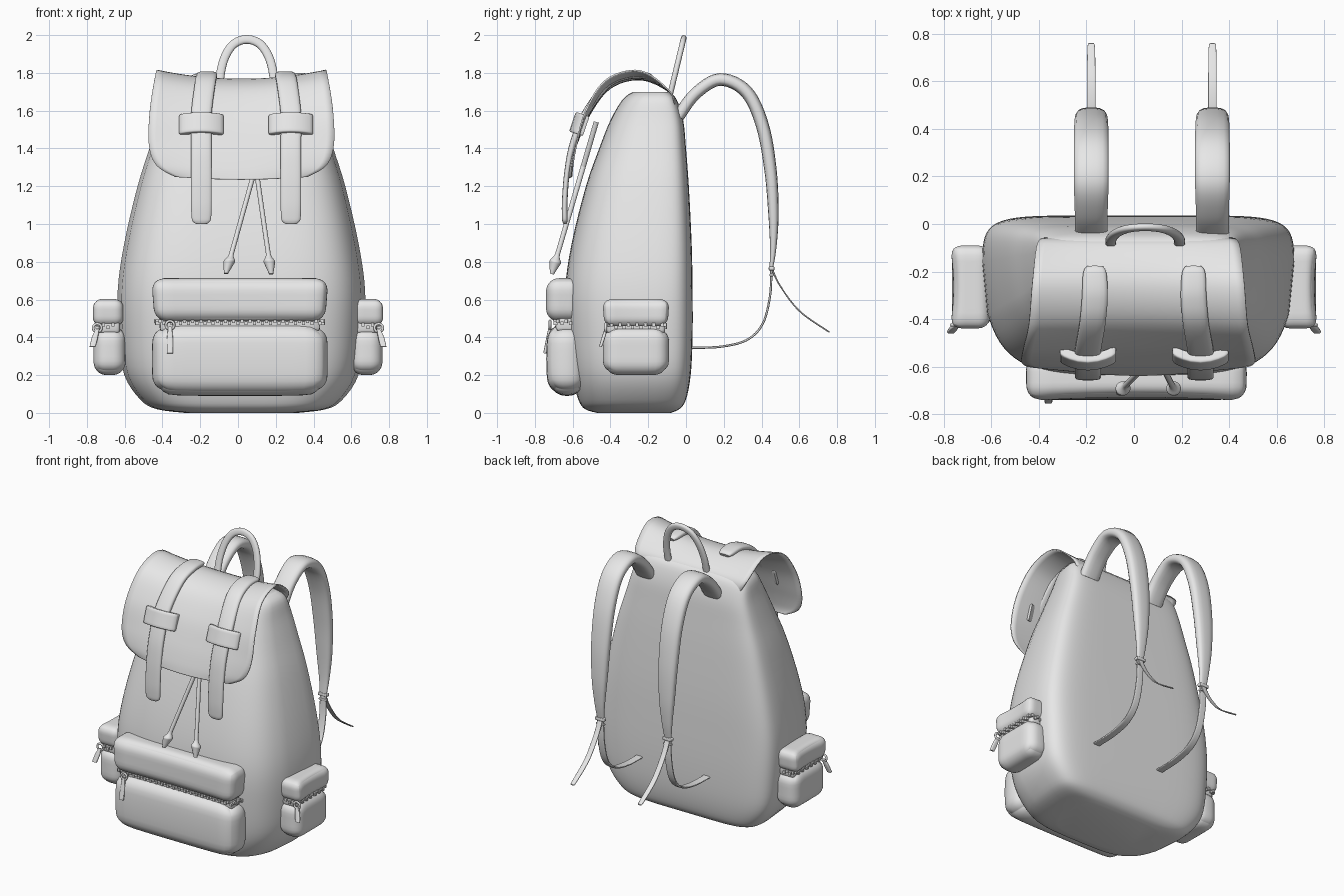
import bpy, bmesh, math
from mathutils import Vector, Matrix

if "Cube" in bpy.data.objects:
    bpy.data.objects.remove(bpy.data.objects["Cube"])

grey = bpy.data.materials.new("plain grey")
grey.use_nodes = True
grey.diffuse_color = (0.8, 0.8, 0.8, 1)
grey.node_tree.nodes["Principled BSDF"].inputs["Base Color"].default_value = (0.8, 0.8, 0.8, 1)

MID = 0.018  # the bag sits slightly off the centre line


def finish(name, bm, angle=50):
    bmesh.ops.recalc_face_normals(bm, faces=bm.faces)
    mesh = bpy.data.meshes.new(name)
    bm.to_mesh(mesh)
    bm.free()
    mesh.materials.append(grey)
    obj = bpy.data.objects.new(name, mesh)
    bpy.context.collection.objects.link(obj)
    bpy.ops.object.select_all(action='DESELECT')
    obj.select_set(True)
    bpy.context.view_layer.objects.active = obj
    bpy.ops.object.shade_smooth_by_angle(angle=math.radians(angle))
    return obj


def spline(points, steps=6):
    """Smooth curve through points of any dimension."""
    p = [Vector(q) for q in points]
    p = [p[0]] + p + [p[-1]]
    out = []
    for a, b, c, d in zip(p, p[1:], p[2:], p[3:]):
        for k in range(steps):
            t = k / steps
            out.append(0.5 * (2 * b + (c - a) * t + (2 * a - 5 * b + 4 * c - d) * t * t
                              + (3 * b - a - 3 * c + d) * t ** 3))
    return out + [p[-1]]


def oval(count, power):
    """Unit superellipse."""
    def soft(v):
        return math.copysign(abs(v) ** (2 / power), v)
    angles = [2 * math.pi * (i + 0.5) / count for i in range(count)]
    return [(soft(math.cos(a)), soft(math.sin(a))) for a in angles]


def loft(name, rings, angle=50):
    bm = bmesh.new()
    rows = [[bm.verts.new(v) for v in ring] for ring in rings]
    n = len(rows[0])
    for a, b in zip(rows, rows[1:]):
        for i in range(n):
            j = (i + 1) % n
            bm.faces.new((a[i], a[j], b[j], b[i]))
    bm.faces.new(rows[0])
    bm.faces.new(rows[-1])
    return finish(name, bm, angle)


def ribbon(name, points, across=(1, 0, 0), power=4, steps=6):
    """Strap along points of (x, y, z, width, thickness)."""
    path = spline(points, steps)
    side = Vector(across).normalized()
    rings = []
    for i, p in enumerate(path):
        run = path[min(i + 1, len(path) - 1)].xyz - path[max(i - 1, 0)].xyz
        out = run.cross(side).normalized()
        rings.append([p.xyz + side * (u * p[3] / 2) + out * (v * p[4] / 2) for u, v in oval(16, power)])
    return loft(name, rings)


def cushion(name, centre, size, radius, shape=None, turn=0, cuts=15):
    """Rounded box, with an optional function that reshapes its points."""
    bm = bmesh.new()
    bmesh.ops.create_cube(bm, size=2)
    bmesh.ops.subdivide_edges(bm, edges=bm.edges, cuts=cuts, use_grid_fill=True)
    half = Vector(size) / 2
    for v in bm.verts:
        # crowd the grid toward the rounded edges
        unit = [math.copysign(1 - (1 - abs(c)) ** 2, c) for c in v.co]
        p = Vector([u * h for u, h in zip(unit, half)])
        core = Vector([max(radius - h, min(h - radius, c)) for c, h in zip(p, half)])
        if (p - core).length > 1e-6:
            p = core + (p - core).normalized() * radius
        v.co = shape(p, unit) if shape else p
    bm.transform(Matrix.Translation(centre) @ Matrix.Rotation(turn, 4, 'X'))
    return finish(name, bm)


def zipper(name, corners, z, gap=0.022):
    """Row of small teeth along a horizontal path."""
    bm = bmesh.new()
    for a, b in zip(corners, corners[1:]):
        a, b = Vector((*a, z)), Vector((*b, z))
        count = max(1, round((b - a).length / gap))
        turn = Matrix.Rotation(math.atan2(b.y - a.y, b.x - a.x), 4, 'Z')
        for i in range(count):
            spot = a.lerp(b, (i + 0.5) / count) + Vector((0, 0, 0.006 * (-1) ** i))
            bmesh.ops.create_cube(bm, size=1, matrix=Matrix.Translation(spot) @ turn
                                  @ Matrix.Diagonal((0.016, 0.022, 0.018, 1)))
    return finish(name, bm, 30)


def pull(name, x, y, z, drop, lean):
    """Zip pull: a ring and a hanging tag."""
    bpy.ops.mesh.primitive_torus_add(major_radius=0.022, minor_radius=0.007, major_segments=20,
                                     minor_segments=8, location=(x, y, z), rotation=(math.pi / 2, 0, 0))
    ring = bpy.context.object
    ring.name = name + "_ring"
    ring.data.materials.append(grey)
    bpy.ops.object.shade_smooth()
    ribbon(name + "_tag", [(x, y, z - 0.01, 0.02, 0.015),
                           (x + lean / 2, y - 0.012, z - drop / 2, 0.032, 0.018),
                           (x + lean, y - 0.028, z - drop, 0.032, 0.016)])


# Main bag: height, half width, front, back; square at the back, rounder in front
sections = [(0, .30, -.47, -.08), (.02, .45, -.535, -.035), (.07, .535, -.57, 0), (.2, .62, -.605, .025),
            (.4, .65, -.63, .035), (.65, .655, -.64, .035), (.9, .62, -.605, .03), (1.2, .55, -.53, .015),
            (1.4, .487, -.46, 0), (1.55, .44, -.40, -.015), (1.66, .41, -.335, -.05), (1.70, .36, -.28, -.09)]
outline = [b if b[1] > 0 else f for b, f in zip(oval(64, 7), oval(64, 4))]
rings = []
for z, w, front, back in spline(sections, 4):
    ring = []
    for u, v in outline:
        taper = 1 - 0.15 * max(0, -v)
        ring.append((MID + u * w * taper, (front + back) / 2 + v * (back - front) / 2, max(z, 0)))
    rings.append(ring)
loft("bag_body", rings, 60)

# Top flap: edge y, z, half width, then centre y, z
flap_rows = [(-.06, 1.62, .385, -.06, 1.62), (-.085, 1.70, .425, -.09, 1.70), (-.24, 1.81, .445, -.24, 1.765),
             (-.42, 1.765, .46, -.40, 1.72), (-.53, 1.60, .485, -.51, 1.58), (-.58, 1.42, .49, -.58, 1.42),
             (-.60, 1.31, .45, -.62, 1.30), (-.605, 1.25, .35, -.635, 1.235)]
bm = bmesh.new()
grid = []
for ey, ez, w, cy, cz in spline(flap_rows, 6):
    row = []
    for i in range(25):
        u = i / 12 - 1
        row.append(bm.verts.new((MID + u * w, cy + (ey - cy) * u * u, cz + (ez - cz) * u * u)))
    grid.append(row)
for a, b in zip(grid, grid[1:]):
    for i in range(24):
        bm.faces.new((a[i], a[i + 1], b[i + 1], b[i]))
flap = finish("top_flap", bm)
thick = flap.modifiers.new("thickness", 'SOLIDIFY')
thick.thickness = 0.008
thick.offset = 0

# Front pocket, two stuffed halves
def top_shape(p, unit):
    if unit[1] < 0:
        p.y -= 0.015 * (1 - unit[0] ** 2) * unit[1]
    return Vector((p.x * (1 + 0.02 * unit[2]), p.y, p.z))


def bottom_shape(p, unit):
    if unit[1] < 0:
        p.y += 0.015 * unit[1] * (1 - unit[2] ** 2)
    p.x *= 1 - 0.05 * unit[2] ** 4
    p.z *= 1 - 0.05 * unit[0] ** 4
    return p


cushion("front_pocket_top", (0.01, -.645, .598), (.92, .20, .23), .07, top_shape)
cushion("front_pocket_bottom", (0.01, -.63, .285), (.93, .19, .39), .09, bottom_shape)
cushion("front_pocket_seam", (0.01, -.63, .48), (.85, .12, .10), .02, cuts=5)
zipper("front_zip", [(-.43, -.60), (-.425, -.69), (.445, -.69), (.45, -.60)], .48)
pull("front_zip_pull", -.36, -.72, .465, .15, 0)

# Side pockets
for side, label in ((1, "left"), (-1, "right")):
    def side_top_shape(p, unit):
        if unit[0] * side > 0:
            p.x -= side * 0.015 * (1 - unit[1] ** 2) * abs(unit[0])
        return Vector((p.x, p.y * (1 + 0.03 * unit[2]), p.z))

    def side_bottom_shape(p, unit):
        p.y *= 1 - 0.04 * unit[2] ** 4
        p.z *= 1 - 0.05 * unit[1] ** 4
        return p

    cushion(label + "_pocket_top", (side * .69, -.265, .53), (.17, .345, .145), .05, side_top_shape)
    cushion(label + "_pocket_bottom", (side * .68, -.265, .328), (.17, .35, .256), .07, side_bottom_shape)
    cushion(label + "_pocket_seam", (side * .68, -.265, .46), (.11, .31, .08), .02, cuts=5)
    zipper(label + "_zip", [(side * .65, -.42), (side * .725, -.42), (side * .743, -.405),
                            (side * .743, -.115), (side * .66, -.11)], .46)
    pull(label + "_zip_pull", side * .745, -.425, .45, .1, side * .025)

    # Closing strap and its buckle
    top, low = 0.043 + side * .208, 0.043 + side * .237
    ribbon(label + "_closing_strap", [
        (top, -.18, 1.775, .07, .02), (top, -.21, 1.785, .10, .035), (top, -.31, 1.785, .11, .04),
        (top + side * .01, -.42, 1.735, .11, .04), (low, -.535, 1.58, .11, .04),
        (low, -.60, 1.42, .11, .035), (low, -.63, 1.27, .11, .03), (low, -.642, 1.12, .11, .03),
        (low, -.642, 1.035, .105, .03), (low, -.641, 1.01, .085, .025), (low, -.64, 1.0, .05, .015)], power=3)

    def wrap(p, unit):
        return p + Vector((0, 0.035 * unit[0] ** 2, 0))

    cushion(label + "_closing_buckle", (low, -.58, 1.535), (.235, .045, .11), .01, wrap, -0.33, 9)

    # Padded shoulder strap, lower webbing, loose tail and adjuster
    x = .075 + side * .255
    ribbon(label + "_shoulder_strap", [
        (x, -.04, 1.57, .14, .065), (x, .05, 1.69, .14, .065), (x, .18, 1.765, .148, .068),
        (x, .32, 1.70, .148, .07), (x, .405, 1.52, .145, .07), (x, .448, 1.28, .135, .066),
        (x, .463, 1.05, .11, .055), (x, .462, .88, .075, .035), (x, .452, .77, .05, .02)], power=2.8)
    ribbon(label + "_lower_webbing", [
        (x, .452, .78, .05, .012), (x, .445, .62, .05, .012), (x, .405, .47, .05, .012),
        (x, .32, .385, .05, .012), (x, .18, .35, .05, .012), (x, .02, .345, .05, .012)])
    ribbon(label + "_loose_tail", [
        (x, .452, .77, .036, .01), (x, .50, .67, .036, .008), (x, .60, .54, .036, .008),
        (x, .74, .44, .032, .008), (x, .76, .43, .018, .006)])
    cushion(label + "_adjuster", (x, .453, .765), (.07, .03, .022), .006, cuts=5)
    cushion(label + "_adjuster_bar", (x, .453, .73), (.06, .024, .014), .005, cuts=5)

    # Drawstring with a tapered end
    start = Vector((.11 - side * .05, -.475, 1.54))
    end = Vector((.062 + side * .1, -.683, .83))
    ribbon(label + "_drawstring", [(*start, .026, .028), (*start.lerp(end, .5), .026, .028),
                                   (*end, .026, .026)], power=2)
    fall = (end - start).normalized()
    beads = ((-.02, .024), (0, .03), (.015, .045), (.03, .062), (.045, .055), (.10, .022))
    ribbon(label + "_drawstring_end", [(*(end + fall * d), s, s) for d, s in beads], power=2, steps=3)

# Carrying handle, leaning back as it rises
arch = [(.145, 1.68), (.142, 1.78), (.118, 1.88), (.07, 1.952), (0, 1.977)]
arch += [(-x, z) for x, z in arch[-2::-1]]
ribbon("carry_handle", [(.047 - x, -.085 + .24 * (z - 1.68), z, .03, .046) for x, z in arch],
       across=(0, 1, -.24), power=2.5)
